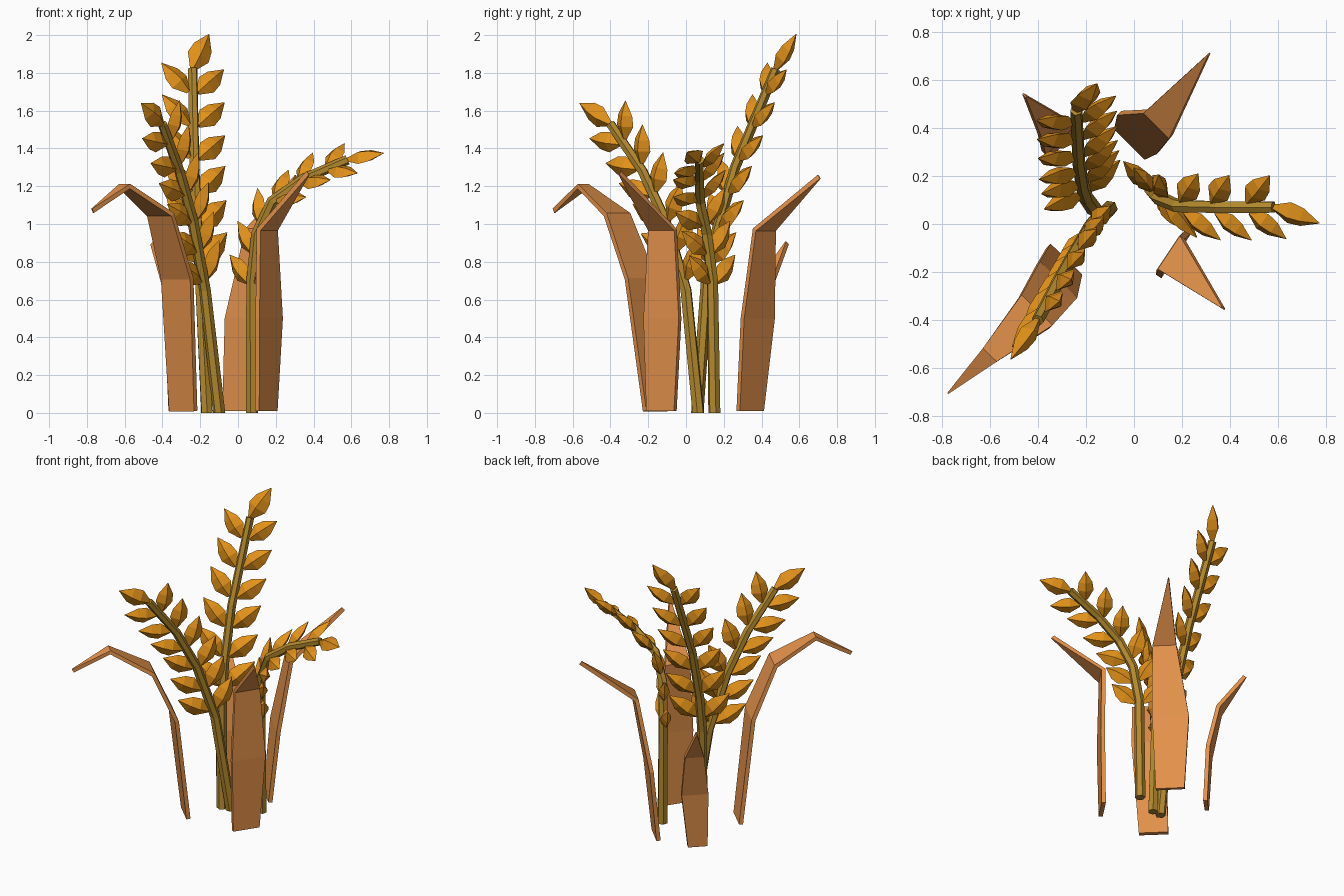
import bpy, bmesh, math
from mathutils import Vector as V

if "Cube" in bpy.data.objects:
    bpy.data.objects.remove(bpy.data.objects["Cube"])


def material(name, rgb):
    m = bpy.data.materials.new(name)
    m.diffuse_color = (*rgb, 1)
    m.use_nodes = True
    m.node_tree.nodes["Principled BSDF"].inputs["Base Color"].default_value = m.diffuse_color
    return m


STEM = material("olive straw", (0.45, 0.25, 0.026))
GRAIN = material("golden grain", (0.77, 0.29, 0.01))
LEAF = material("dry copper leaf", (0.77, 0.285, 0.07))


def make_object(name, bm, mat):
    bmesh.ops.recalc_face_normals(bm, faces=bm.faces)
    mesh = bpy.data.meshes.new(name)
    bm.to_mesh(mesh)
    bm.free()
    mesh.materials.append(mat)
    ob = bpy.data.objects.new(name, mesh)
    bpy.context.collection.objects.link(ob)
    return ob


def loft(bm, rings):
    """Join rings of points into a closed tube."""
    loops = [[bm.verts.new(p) for p in r] for r in rings]
    n = len(loops[0])
    for a, b in zip(loops, loops[1:]):
        for i in range(n):
            j = (i + 1) % n
            bm.faces.new((a[i], a[j], b[j], b[i]))
    bm.faces.new(loops[0][::-1])
    bm.faces.new(loops[-1])


def ring(c, u, v, ru, rv, n):
    return [c + u * ru * math.cos(math.tau * i / n) + v * rv * math.sin(math.tau * i / n)
            for i in range(n)]


def sideways(ref, t):
    return (ref - t * ref.dot(t)).normalized()


def add_grain(bm, start, d, normal, length):
    """Flattened pointed seed with four sides."""
    d = d.normalized()
    w = d.cross(normal).normalized()
    n = w.cross(d)
    loft(bm, [ring(start + d * length * f, w, n, length * a, length * b, 4)
              for f, a, b in ((0, .07, .06), (.34, .27, .18), (.62, .23, .15), (1, .008, .008))])


def sample(path, f):
    """Point and tangent at fraction f of the path length."""
    lens = [(b - a).length for a, b in zip(path, path[1:])]
    s = f * sum(lens)
    for a, b, l in zip(path, path[1:], lens):
        if s <= l:
            break
        s -= l
    return a + (b - a) * (s / l), (b - a).normalized()


def stalk(name, pts, ref_low, ref_top, tip_bend, length):
    path = [V(p) for p in pts]
    ref_low, ref_top = V(ref_low), V(ref_top)
    # six-sided stem
    bm = bmesh.new()
    rings = []
    last = len(path) - 1
    for i, p in enumerate(path):
        t = (path[min(i + 1, last)] - path[max(i - 1, 0)]).normalized()
        if i == 0:
            t = V((0, 0, 1))
        s = sideways(ref_low.lerp(ref_top, i / last), t)
        r = 0.033 - 0.007 * i / last
        rings.append(ring(p, s, t.cross(s), r, r, 6))
    loft(bm, rings)
    make_object(name + "_stem", bm, STEM)
    # pairs of grains and one at the tip
    bm = bmesh.new()
    pairs = 6
    for k in range(pairs):
        g = k / (pairs - 1)
        p, t = sample(path, 0.43 + 0.50 * g)
        s = sideways(ref_low.lerp(ref_top, g), t)
        for side in (-1, 1):
            add_grain(bm, p + s * side * 0.025, t + s * side, t.cross(s),
                      length * (1.1 - 0.1 * g))
    t = (path[-1] - path[-2]).normalized()
    s = sideways(ref_top, t)
    add_grain(bm, path[-1], t + s * tip_bend, t.cross(s), length * 1.1)
    make_object(name + "_grains", bm, GRAIN)


stalk("tall_stalk",
      [(-.165, .06, 0), (-.2, .11, .7), (-.215, .16, .95), (-.23, .26, 1.3), (-.24, .475, 1.82)],
      (.83, .55, 0), (.94, .33, 0), .45, .21)
stalk("left_stalk",
      [(-.1, .065, 0), (-.175, 0, .65), (-.24, -.11, 1.02), (-.31, -.23, 1.28), (-.4, -.4, 1.53)],
      (.6, .75, 0), (.62, .75, 0), -.45, .205)
stalk("right_stalk",
      [(.075, .15, 0), (.075, .14, .7), (.1, .11, .95), (.18, .075, 1.12), (.35, .07, 1.24),
       (.58, .07, 1.34)],
      (-.7, .72, 0), (-.25, .83, .48), -.42, .187)


def blade(name, across, rows):
    """Strip leaf: each row is a centre point and a half width."""
    bm = bmesh.new()
    across = V((*across, 0)).normalized()
    prev = None
    for x, y, z, w in rows:
        c = V((x, y, z))
        cur = [bm.verts.new(c - across * w), bm.verts.new(c + across * w)]
        if prev:
            bm.faces.new((prev[0], prev[1], cur[1], cur[0]))
        prev = cur
    ob = make_object(name, bm, LEAF)
    mod = ob.modifiers.new("thickness", "SOLIDIFY")
    mod.thickness = 0.026
    mod.offset = 0


# bent leaves around the stalks
blade("front_left_leaf", (.7, -.68),
      [(-.29, -.155, .01, .092), (-.322, -.24, .71, .108), (-.41, -.365, 1.05, .09),
       (-.6, -.545, 1.2, .04), (-.77, -.7, 1.07, .003)])
blade("back_right_leaf", (.7, -.7),
      [(-.01, .34, .01, .09), (.02, .38, .5, .115), (.1, .415, .97, .075),
       (.31, .705, 1.25, .003)])
blade("front_right_leaf", (.55, .83),
      [(.15, -.13, .01, .088), (.165, -.125, .5, .112), (.155, -.125, .97, .083),
       (.37, -.35, 1.27, .003)])
blade("back_left_leaf", (.7, .7),
      [(-.315, .325, .01, .062), (-.315, .355, .38, .085), (-.35, .41, .67, .06),
       (-.455, .535, .9, .003)])
